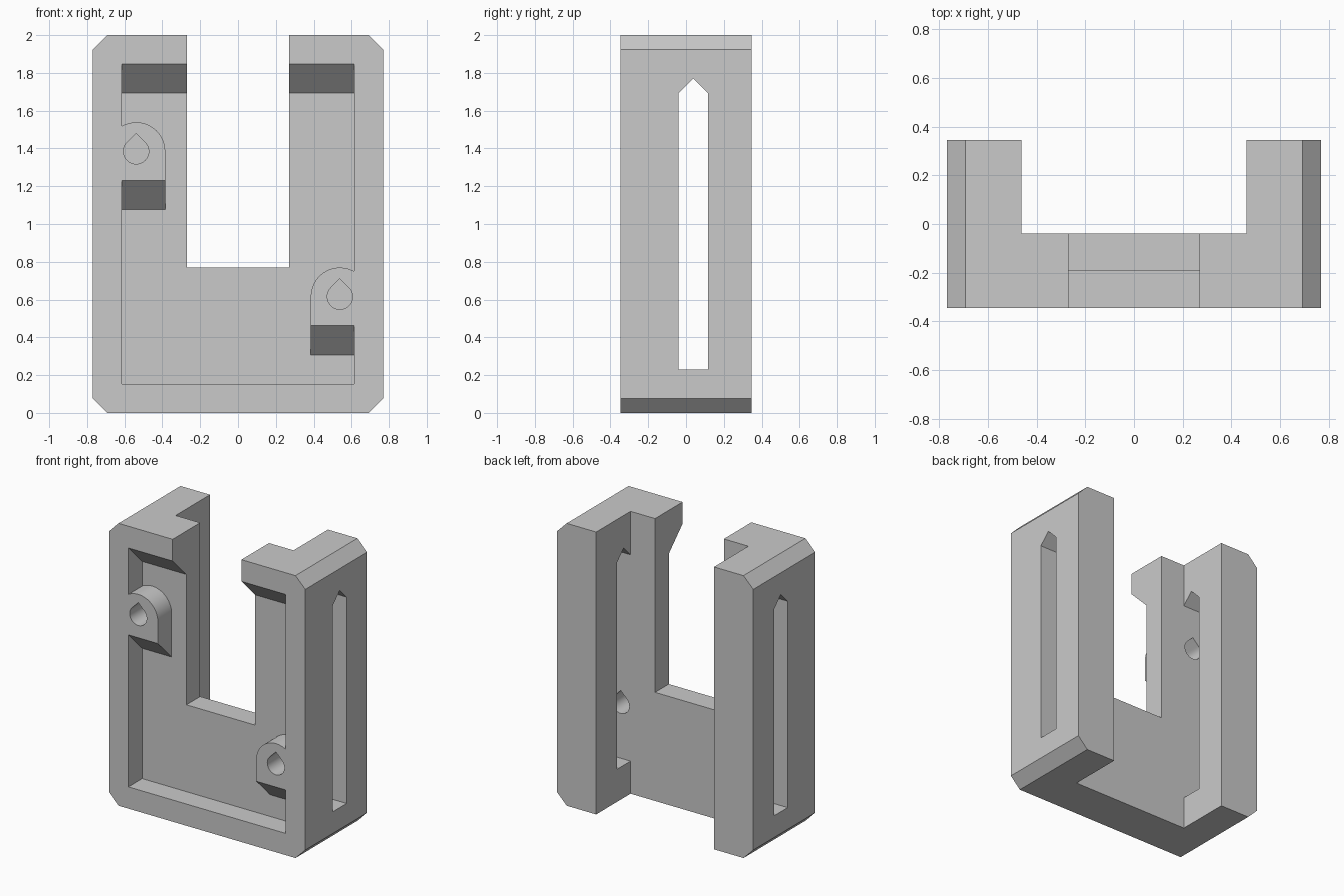
import bpy
import bmesh
from math import sin, cos, pi, sqrt, radians

cube = bpy.data.objects.get("Cube")
if cube:
    bpy.data.objects.remove(cube)

U = 1 / 13                                  # design unit: the part is 26 units tall
W, D, H = 10 * U, 4.5 * U, 26 * U           # half width, half depth, height
WALL = 2 * U                                # pocket depth, rim width, boss radius
FLOOR = -D + WALL                           # y of the pocket floor
BACK = -0.5 * U                             # y of the web's rear face
OUT = D + 0.6 * U                           # front cutters start this far forward

grey = bpy.data.materials.new("matte_grey")
grey.use_nodes = True
grey.diffuse_color = (0.59, 0.59, 0.59, 1)
grey.node_tree.nodes["Principled BSDF"].inputs["Base Color"].default_value = (0.59, 0.59, 0.59, 1)


def prism(name, outline, start, end, axis="y", slope=()):
    """Extrude an outline along x or y; outline points listed in slope
    drop at 45 degrees going back from the front face."""
    bm = bmesh.new()
    rings = []
    for depth in (start, end):
        ring = []
        for i, (u, v) in enumerate(outline):
            if i in slope:
                v -= depth + D
            ring.append(bm.verts.new((u, depth, v) if axis == "y" else (depth, u, v)))
        rings.append(ring)
        bm.faces.new(ring)
    a, b = rings
    for i in range(len(a)):
        j = (i + 1) % len(a)
        bm.faces.new((a[i], a[j], b[j], b[i]))
    bmesh.ops.recalc_face_normals(bm, faces=bm.faces)
    mesh = bpy.data.meshes.new(name)
    bm.to_mesh(mesh)
    bm.free()
    mesh.materials.append(grey)
    obj = bpy.data.objects.new(name, mesh)
    bpy.context.collection.objects.link(obj)
    return obj


def rect(x0, x1, z0, z1):
    return [(x0, z0), (x1, z0), (x1, z1), (x0, z1)]


def arc(cx, cz, r, a0, a1, n):
    angles = [radians(a0 + (a1 - a0) * i / n) for i in range(n + 1)]
    return [(cx + r * cos(t), cz + r * sin(t)) for t in angles]


def cut(target, cutter):
    mod = target.modifiers.new("cut", "BOOLEAN")
    mod.operation = "DIFFERENCE"
    mod.solver = "EXACT"
    mod.object = cutter
    bpy.context.view_layer.objects.active = target
    bpy.ops.object.modifier_apply(modifier=mod.name)
    bpy.data.objects.remove(cutter)


# Block with chamfered corners
body = prism("bracket_body", [
    (-W + U, 0), (W - U, 0), (W, U), (W, H - U),
    (W - U, H), (-W + U, H), (-W, H - U), (-W, U)], -D, D)

# Front pocket with a sloped top, leaving two rounded screw bosses standing
inner = W - WALL
pocket = prism("pocket_cutter", rect(-inner, inner, WALL, H - WALL), -OUT, FLOOR, slope=(2, 3))
bosses = [(-7 * U, 18 * U), (7 * U, 8 * U)]
for x, z in bosses:
    outline = [(x - WALL, z - WALL), (x + WALL, z - WALL)] + arc(x, z, WALL, 0, 180, 32)
    cut(pocket, prism("boss_shape", outline, -OUT - 0.5 * U, FLOOR + U, slope=(0, 1)))
cut(body, pocket)

# Rear channel and the open U notch
cut(body, prism("channel_cutter", rect(-6 * U, 6 * U, -U, H + U), BACK, D + U))
cut(body, prism("notch_cutter", rect(-3.5 * U, 3.5 * U, 10 * U, H + U), -D - U, D + U))

# Pointed slot through both side walls
slot = [(BACK, 3 * U), (1.5 * U, 3 * U), (1.5 * U, 22 * U), (0.5 * U, 23 * U), (BACK, 22 * U)]
cut(body, prism("slot_cutter", slot, -W - U, W + U, axis="x"))

# Teardrop screw holes running from the boss faces into the slots
hole = 0.067
for x, z in bosses:
    drop = arc(x, z, hole, 135, 405, 36) + [(x, z + hole * sqrt(2))]
    cut(body, prism("hole_cutter", drop, -OUT, 0.4 * U))

# Smooth the arcs, keep the edges crisp
bpy.ops.object.select_all(action="DESELECT")
body.select_set(True)
bpy.context.view_layer.objects.active = body
bpy.ops.object.shade_smooth_by_angle(angle=pi / 6)
